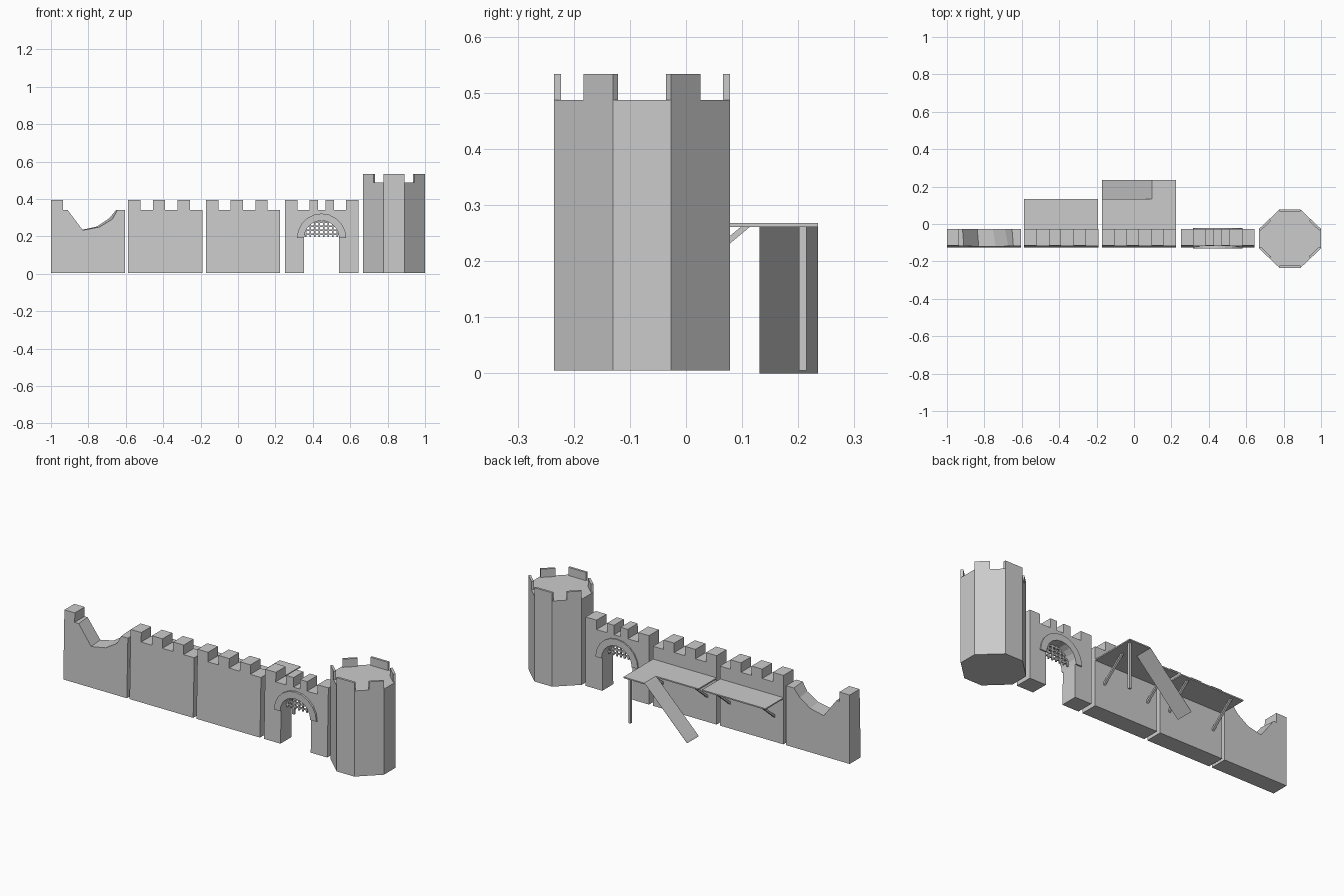
import bpy, math
from mathutils import Vector

if "Cube" in bpy.data.objects:
    bpy.data.objects.remove(bpy.data.objects["Cube"])

stone = bpy.data.materials.new("stone grey")
stone.diffuse_color = (0.6, 0.6, 0.6, 1)
stone.use_nodes = True
stone.node_tree.nodes["Principled BSDF"].inputs["Base Color"].default_value = stone.diffuse_color
BASE, FLOOR, TOP = 0.005, 0.34, 0.393
BACK = -0.028


def make(name, verts, faces):
    me = bpy.data.meshes.new(name)
    me.from_pydata(verts, [], faces)
    me.materials.append(stone)
    me.validate()
    ob = bpy.data.objects.new(name, me)
    bpy.context.collection.objects.link(ob)
    return ob


def loft(name, a, b):
    """Solid between two matching outlines."""
    n = len(a)
    faces = [tuple(range(n)), tuple(reversed(range(n, 2 * n)))]
    faces += [((i + 1) % n, i, n + i, n + (i + 1) % n) for i in range(n)]
    return make(name, list(a) + list(b), faces)


def box(name, x0, x1, y0, y1, z0, z1):
    a = [(x0, y0, z0), (x1, y0, z0), (x1, y0, z1), (x0, y0, z1)]
    return loft(name, a, [(x, y1, z) for x, y, z in a])


def front_y(z):
    # the outer face leans back slightly
    return -0.126 + 0.01 * (z - BASE) / (TOP - BASE)


def wall(name, outline, back=None):
    back = back or outline
    return loft(name, [(x, front_y(z), z) for x, z in outline],
                [(x, BACK, z) for x, z in back])


def battlement(x0, x1, merlons):
    """Top edge points from right to left."""
    pts = []
    for a, b in reversed(merlons):
        pts += [(b, FLOOR), (b, TOP), (a, TOP), (a, FLOOR)]
    if abs(merlons[-1][1] - x1) < 1e-6:
        pts = pts[1:]
    else:
        pts = [(x1, FLOOR)] + pts
    return pts[:-1]


# plain curtain walls
for i, x0 in enumerate((-0.587, -0.171)):
    x1 = x0 + 0.396
    mer = [(x0 + k * 0.132, x0 + k * 0.132 + 0.066) for k in range(3)]
    wall("curtain_wall_%d" % (i + 1),
         [(x0, BASE), (x1, BASE)] + battlement(x0, x1, mer))

# ruined wall with a ragged breach
ends = [(-1, BASE), (-0.604, BASE), (-0.604, FLOOR)]
left = [(-0.935, FLOOR), (-0.935, TOP), (-1, TOP)]
wall("ruined_wall",
     ends + [(-0.645, 0.34), (-0.672, 0.292), (-0.74, 0.25), (-0.83, 0.233), (-0.91, 0.34)] + left,
     ends + [(-0.652, 0.34), (-0.69, 0.295), (-0.755, 0.252), (-0.838, 0.234), (-0.917, 0.34)] + left)

# gate wall
CX, CZ, RI, RO = 0.447, 0.19, 0.094, 0.132
arc = lambda r, n=10: [(CX - r * math.cos(math.pi * k / n), CZ + r * math.sin(math.pi * k / n))
                       for k in range(n + 1)]
g0, g1 = 0.25, 0.644
wall("gate_wall",
     [(g0, BASE), (CX - RI, BASE)] + arc(RI) + [(CX + RI, BASE), (g1, BASE)]
     + battlement(g0, g1, [(g0, 0.317), (0.382, 0.427), (0.468, 0.512), (0.577, g1)]))

# arch trim on both faces
ring = arc(RI) + arc(RO)[::-1]
loft("gate_arch", [(x, -0.130, z) for x, z in ring], [(x, -0.021, z) for x, z in ring])

# raised portcullis
for k in range(8):
    x = CX - 0.084 + k * 0.024
    top = CZ + math.sqrt(max(RI ** 2 - (x - CX) ** 2, 0))
    box("portcullis_bar", x - 0.004, x + 0.004, -0.081, -0.073, 0.197, top)
for k in range(4):
    z = 0.212 + k * 0.021
    w = math.sqrt(RI ** 2 - (z - CZ) ** 2)
    box("portcullis_rail", CX - w, CX + w, -0.081, -0.073, z - 0.004, z + 0.004)

# eight-sided tower
TX, TY = 0.834, -0.0785
AX, AY, FX, FY = 0.166, 0.157, 0.055, 0.052
octo = [(FX, -AY), (AX, -FY), (AX, FY), (FX, AY), (-FX, AY), (-AX, FY), (-AX, -FY), (-FX, -AY)]
ring = [(TX + x, TY + y) for x, y in octo]
loft("tower", [(x, y, BASE) for x, y in ring], [(x, y, 0.487) for x, y in ring])

# tower merlons: one on front and back, one on each diagonal
T = 0.013
for s in (-1, 1):
    y0, y1 = sorted((TY + s * AY, TY + s * (AY - T)))
    box("tower_merlon", TX - FX, TX + FX, y0, y1, 0.485, 0.533)
    for t in (-1, 1):
        a = Vector((TX + t * AX, TY + s * FY))
        b = a.lerp(Vector((TX + t * FX, TY + s * AY)), 0.5)
        inn = Vector((-t, -s)).normalized() * T
        quad = [a, b, b + inn, a + inn]
        loft("tower_merlon", [(p.x, p.y, 0.485) for p in quad], [(p.x, p.y, 0.533) for p in quad])

# wooden walkways behind the walls
Z0, Z1 = 0.261, 0.268
box("walkway_1", -0.588, -0.193, BACK, 0.133, Z0, Z1)
deck = [(-0.171, BACK), (0.225, BACK), (0.225, 0.235), (0.095, 0.235), (0.095, 0.133), (-0.171, 0.133)]
loft("walkway_2", [(x, y, Z0) for x, y in deck], [(x, y, Z1) for x, y in deck])

# ramp down to the ground
ramp = [(0.095, Z1), (0.085, Z0 - 0.002), (-0.171, 0.0), (-0.165, 0.008)]
loft("ramp", [(x, 0.131, z) for x, z in ramp], [(x, 0.235, z) for x, z in ramp])

# post and diagonal braces
box("corner_post", 0.195, 0.209, 0.201, 0.215, BASE, Z0)
for x in (-0.53, -0.25, -0.11, 0.165):
    brace = [(BACK, 0.142), (BACK, 0.157), (0.098, Z0), (0.114, Z0)]
    loft("brace", [(x - 0.006, y, z) for y, z in brace], [(x + 0.006, y, z) for y, z in brace])

# make all normals face outward
import bmesh
for ob in bpy.context.collection.objects:
    bm = bmesh.new()
    bm.from_mesh(ob.data)
    bmesh.ops.recalc_face_normals(bm, faces=bm.faces)
    bm.to_mesh(ob.data)
    bm.free()
